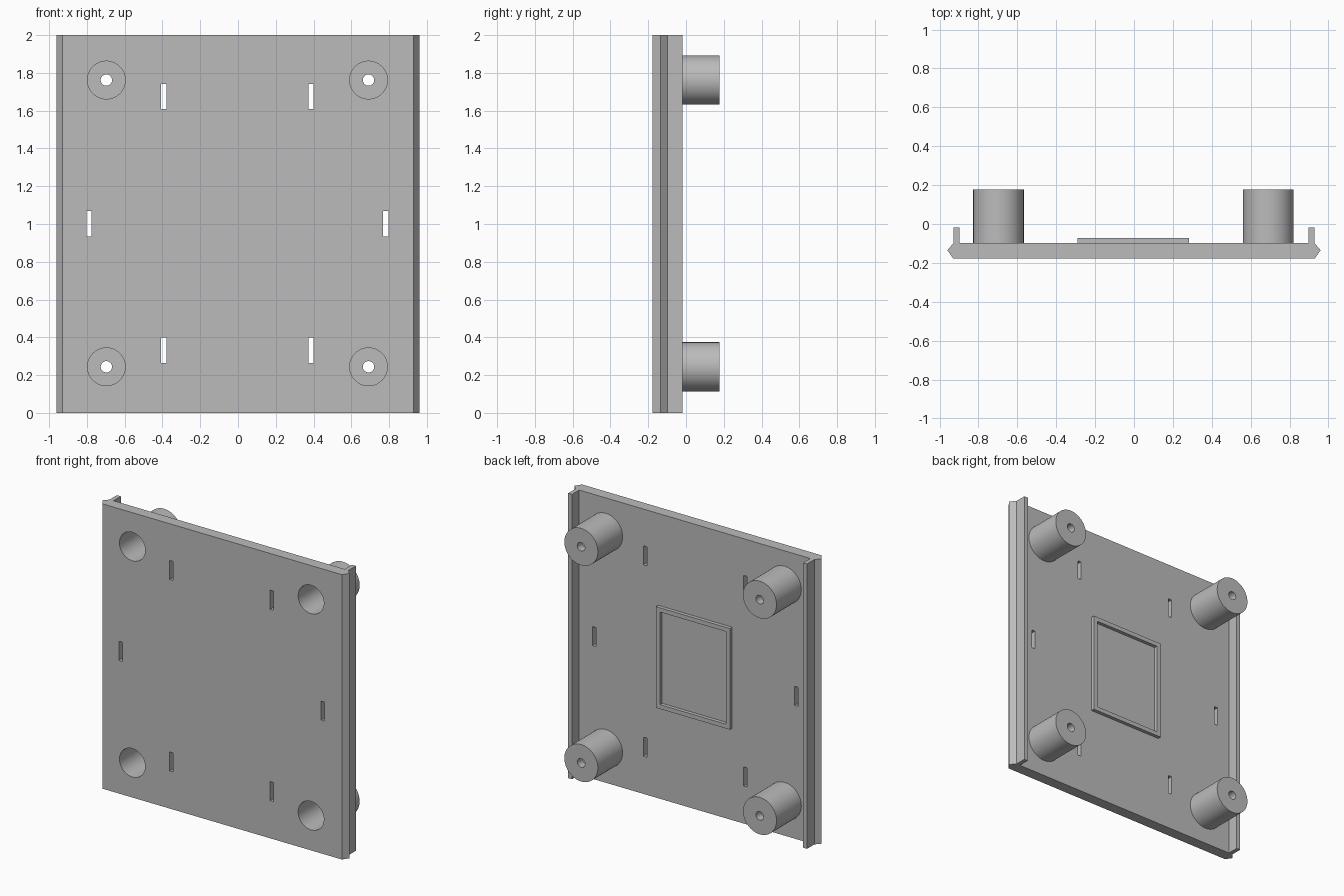
import bpy, bmesh, math
from mathutils import Vector, Matrix

cube = bpy.data.objects.get("Cube")
if cube:
    bpy.data.objects.remove(cube, do_unlink=True)

FRONT, BACK = -0.177, -0.098      # plate faces along y
REAR = 0.177                      # outer end of the bosses
SHIFT = -0.003                    # holes sit slightly off centre

grey = bpy.data.materials.new("plain grey")
grey.use_nodes = True
grey.diffuse_color = (0.5, 0.5, 0.5, 1)
bsdf = next(n for n in grey.node_tree.nodes if n.type == "BSDF_PRINCIPLED")
bsdf.inputs["Base Color"].default_value = (0.5, 0.5, 0.5, 1)


def finish(bm, name):
    bmesh.ops.remove_doubles(bm, verts=bm.verts, dist=1e-5)
    bmesh.ops.recalc_face_normals(bm, faces=bm.faces)
    mesh = bpy.data.meshes.new(name)
    bm.to_mesh(mesh)
    bm.free()
    mesh.materials.append(grey)
    obj = bpy.data.objects.new(name, mesh)
    bpy.context.scene.collection.objects.link(obj)
    return obj


def add_box(bm, lo, hi):
    lo, hi = Vector(lo), Vector(hi)
    bmesh.ops.create_cube(bm, size=1, matrix=Matrix.Translation((lo + hi) / 2)
                          @ Matrix.Diagonal((*(hi - lo), 1)))


def add_lathe(bm, profile, x, z, closed):
    """Turn (radius, y) points about a y-parallel axis through x, z."""
    verts = [bm.verts.new((x + r, y, z)) for r, y in profile]
    edges = [bm.edges.new(p) for p in zip(verts, verts[1:])]
    if closed:
        edges.append(bm.edges.new((verts[-1], verts[0])))
    bmesh.ops.spin(bm, geom=verts + edges, cent=(x, 0, z), axis=(0, 1, 0),
                   angle=math.tau, steps=64, use_duplicate=False)


def smooth(obj):
    bpy.ops.object.select_all(action="DESELECT")
    obj.select_set(True)
    bpy.context.view_layer.objects.active = obj
    bpy.ops.object.shade_smooth_by_angle(angle=math.radians(30))


boss_places = {(sx, sz): (sx * 0.694 + SHIFT, 1.003 + sz * 0.759)
               for sx in (-1, 1) for sz in (-1, 1)}

# Back plate with pointed side edges and rear lips, extruded upwards
half = [(0.93, FRONT), (0.96, -0.135), (0.928, BACK), (0.928, -0.018),
        (0.898, -0.018), (0.898, BACK)]
outline = half + [(-x, y) for x, y in reversed(half)]
bm = bmesh.new()
face = bm.faces.new([bm.verts.new((x, y, 0)) for x, y in outline])
ext = bmesh.ops.extrude_face_region(bm, geom=[face])
bmesh.ops.translate(bm, vec=(0, 0, 2),
                    verts=[v for v in ext["geom"] if isinstance(v, bmesh.types.BMVert)])
plate = finish(bm, "back_plate")

# Cutter for the six slots and the four screw wells
bm = bmesh.new()
for sx in (-1, 1):
    for x, z in ((0.39, 0.331), (0.785, 1.002), (0.39, 1.675)):
        cx = sx * x + SHIFT
        add_box(bm, (cx - 0.0135, -0.3, z - 0.067), (cx + 0.0135, 0, z + 0.067))
for x, z in boss_places.values():
    add_lathe(bm, [(0, -0.3), (0.1, -0.3), (0.1, 0), (0, 0)], x, z, False)
cutter = finish(bm, "hole_cutter")
cutter.hide_render = True

cut = plate.modifiers.new("holes", "BOOLEAN")
cut.operation, cut.solver, cut.object = "DIFFERENCE", "EXACT", cutter
bpy.ops.object.select_all(action="DESELECT")
plate.select_set(True)
bpy.context.view_layer.objects.active = plate
bpy.ops.object.modifier_apply(modifier=cut.name)
bpy.data.objects.remove(cutter, do_unlink=True)
smooth(plate)

# Hollow screw bosses: wide well from the front, small hole at the rear
FLOOR = 0.12
for (sx, sz), (x, z) in boss_places.items():
    bm = bmesh.new()
    add_lathe(bm, [(0.1, BACK), (0.13, BACK), (0.13, REAR), (0.03, REAR),
                   (0.03, FLOOR), (0.1, FLOOR)], x, z, True)
    side = "left" if sx > 0 else "right"
    level = "upper" if sz > 0 else "lower"
    smooth(finish(bm, f"{level}_{side}_boss"))

# Low raised frame in the middle of the rear face
bm = bmesh.new()
W, H, T, CZ = 0.287, 0.355, 0.03, 1.0
for s in (-1, 1):
    cx = SHIFT + s * (W - T / 2)
    cz = CZ + s * (H - T / 2)
    add_box(bm, (cx - T / 2, BACK, CZ - H), (cx + T / 2, -0.073, CZ + H))
    add_box(bm, (SHIFT - W + T, BACK, cz - T / 2), (SHIFT + W - T, -0.073, cz + T / 2))
finish(bm, "raised_frame")
